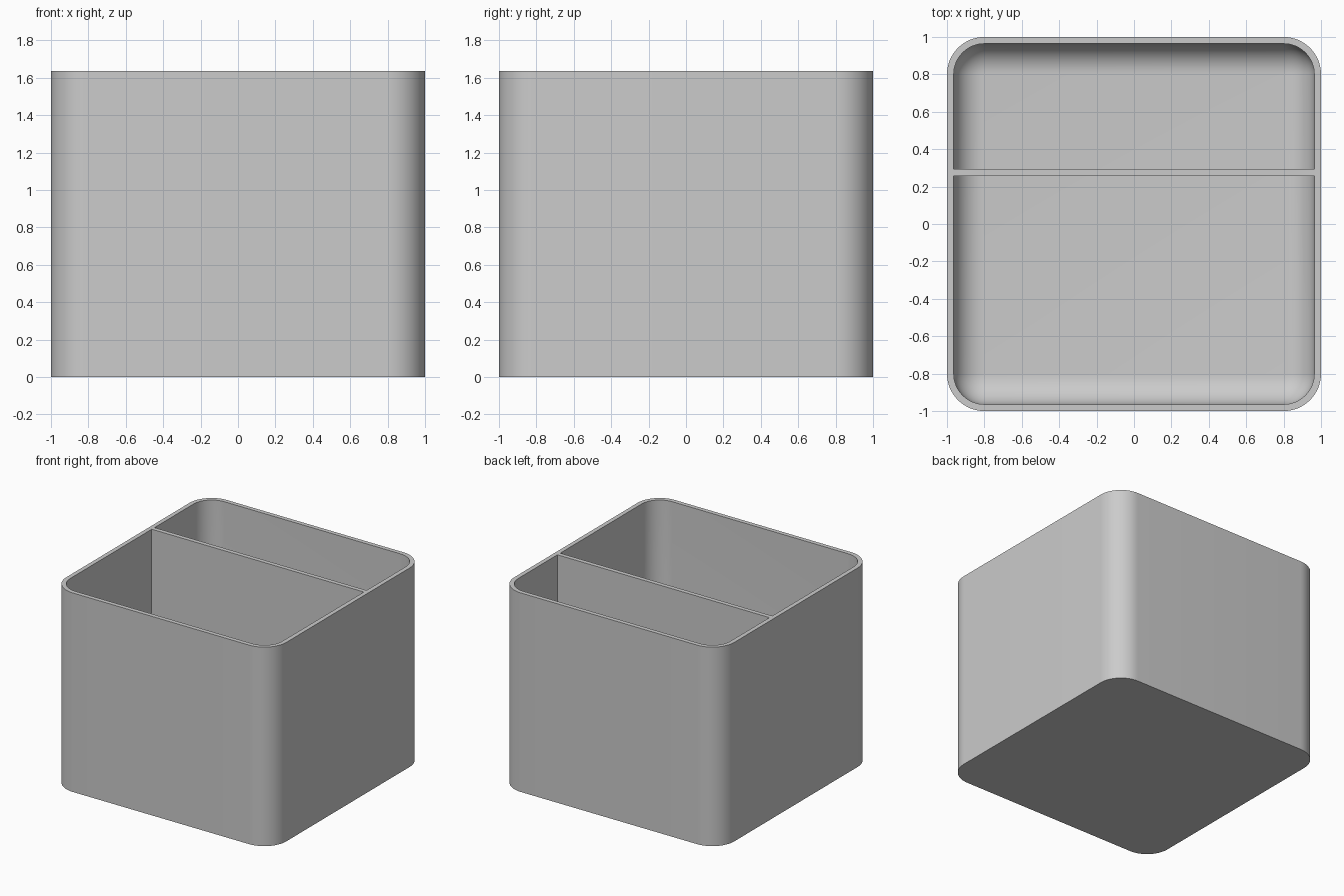
import bpy, bmesh, math

if "Cube" in bpy.data.objects:
    bpy.data.objects.remove(bpy.data.objects["Cube"])

HEIGHT, WALL, RADIUS = 1.635, 0.036, 0.2
FILLET = 0.16          # rounding between inner walls and floor
CORNER_STEPS, FILLET_STEPS = 16, 12

grey = bpy.data.materials.new("plain grey")
grey.diffuse_color = (0.6, 0.6, 0.6, 1)
grey.use_nodes = True
grey.node_tree.nodes["Principled BSDF"].inputs["Base Color"].default_value = grey.diffuse_color


def ring(bm, inset, z):
    """Rounded square loop, inset from the outer outline."""
    r, c = RADIUS - inset, 1 - RADIUS
    verts = []
    for q in range(4):
        sx, sy = ((1, 1), (-1, 1), (-1, -1), (1, -1))[q]
        for i in range(CORNER_STEPS + 1):
            a = (q + i / CORNER_STEPS) * math.pi / 2
            verts.append(bm.verts.new((sx * c + r * math.cos(a), sy * c + r * math.sin(a), z)))
    return verts


def finish(bm, name):
    bmesh.ops.recalc_face_normals(bm, faces=bm.faces)
    mesh = bpy.data.meshes.new(name)
    bm.to_mesh(mesh)
    bm.free()
    mesh.materials.append(grey)
    obj = bpy.data.objects.new(name, mesh)
    bpy.context.collection.objects.link(obj)
    return obj


# Container shell: outer wall, rim, inner wall, rounded floor edge
profile = [(0, 0), (0, HEIGHT), (WALL, HEIGHT)]
for i in range(FILLET_STEPS + 1):
    a = i / FILLET_STEPS * math.pi / 2
    profile.append((WALL + FILLET * (1 - math.cos(a)), WALL + FILLET * (1 - math.sin(a))))
bm = bmesh.new()
rings = [ring(bm, inset, z) for inset, z in profile]
for low, high in zip(rings, rings[1:]):
    n = len(low)
    for i in range(n):
        j = (i + 1) % n
        bm.faces.new((low[i], low[j], high[j], high[i]))
bm.faces.new(rings[0])      # underside
bm.faces.new(rings[-1])     # inner floor
shell = finish(bm, "container_shell")
bpy.context.view_layer.objects.active = shell
shell.select_set(True)
bpy.ops.object.shade_smooth_by_angle(angle=math.radians(30))

# Divider between the two compartments, flush with the rim
bm = bmesh.new()
bmesh.ops.create_cube(bm, size=1)
bottom = 0.02
for v in bm.verts:
    v.co.x *= 2 * (1 - WALL)
    v.co.y = 0.275 + v.co.y * WALL
    v.co.z = bottom + (v.co.z + 0.5) * (HEIGHT - bottom)
finish(bm, "divider")
